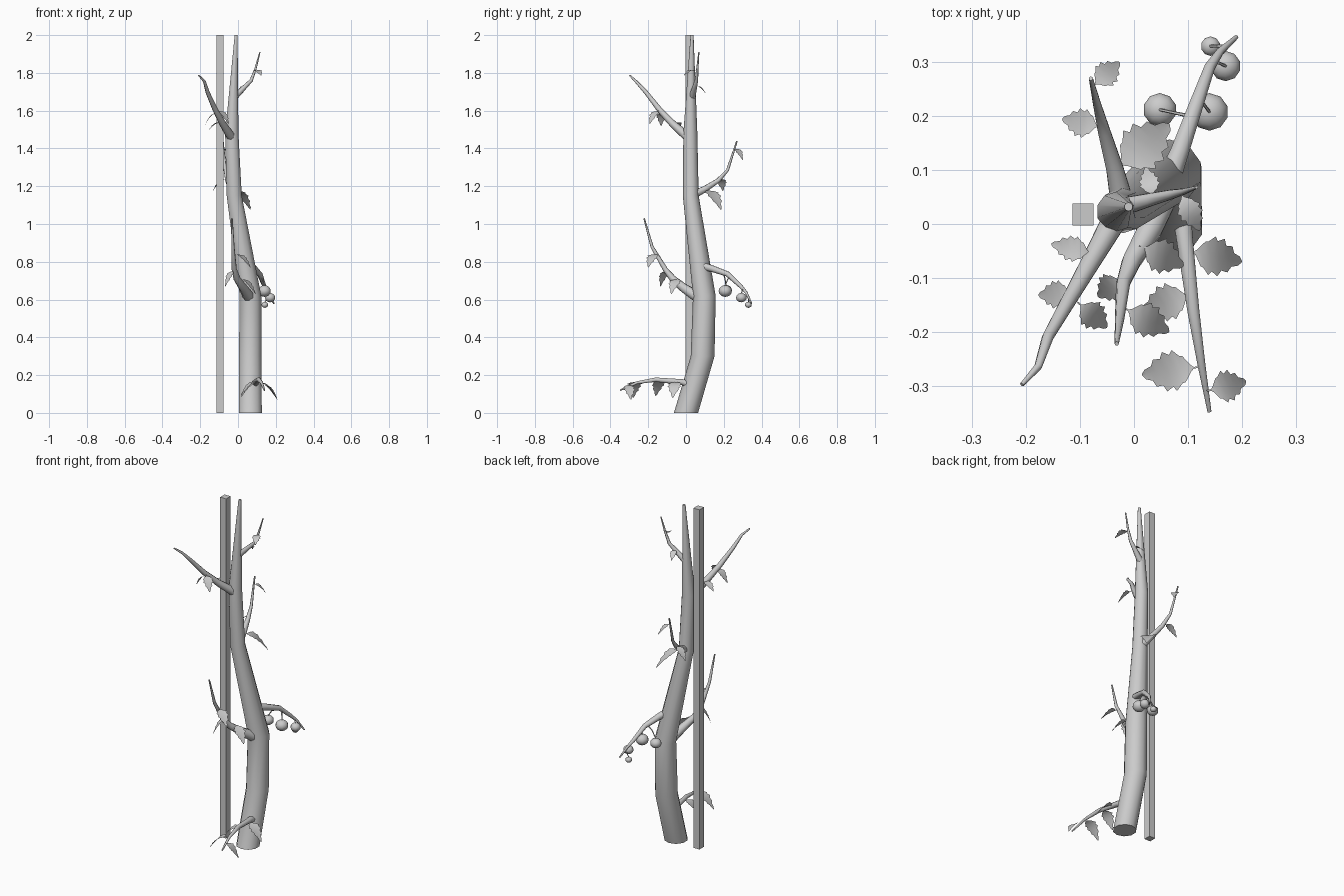
import bpy, math
from mathutils import Vector

if "Cube" in bpy.data.objects:
    bpy.data.objects.remove(bpy.data.objects["Cube"])


def add_mesh(name, verts, faces, smooth=True):
    me = bpy.data.meshes.new(name)
    me.from_pydata([tuple(v) for v in verts], [], faces)
    me.update()
    ob = bpy.data.objects.new(name, me)
    bpy.context.collection.objects.link(ob)
    if smooth:
        bpy.ops.object.select_all(action='DESELECT')
        ob.select_set(True)
        bpy.context.view_layer.objects.active = ob
        bpy.ops.object.shade_smooth_by_angle(angle=math.radians(50))
    return ob


def tube(name, pts, radii, sides=8, level=False):
    """Tapered tube through points; level=True keeps rings horizontal."""
    pts = [Vector(p) for p in pts]
    verts, faces, n = [], [], len(pts)
    side = None
    for i, p in enumerate(pts):
        t = (pts[min(i + 1, n - 1)] - pts[max(i - 1, 0)]).normalized()
        if level:
            u, v = Vector((1, 0, 0)), Vector((0, 1, 0))
        else:
            ref = side if side else (Vector((0, 0, 1)) if abs(t.z) < 0.9 else Vector((1, 0, 0)))
            u = (ref - t * ref.dot(t)).normalized()
            side, v = u, t.cross(u)
        for k in range(sides):
            a = 2 * math.pi * (k + 0.5) / sides
            verts.append(p + (u * math.cos(a) + v * math.sin(a)) * radii[i])
    for i in range(n - 1):
        for k in range(sides):
            a, b = i * sides + k, i * sides + (k + 1) % sides
            faces.append((a, b, b + sides, a + sides))
    faces.append(tuple(reversed(range(sides))))
    faces.append(tuple(range((n - 1) * sides, n * sides)))
    return add_mesh(name, verts, faces)


def leaf(name, base, tip, ratio=0.27):
    """Saw-edged leaf arching from its base down to its tip."""
    base, tip = Vector(base), Vector(tip)
    d = tip - base
    across = Vector((-d.y, d.x, 0)).normalized()
    half, teeth = d.length * ratio, 6
    verts, faces = [], []
    rows = 2 * teeth
    for i in range(rows + 1):
        t = i / rows
        p = base + d * t + Vector((0, 0, 0.16 * d.length * math.sin(math.pi * t)))
        s = max(0, (t - 0.14) / 0.86)
        w = half * (math.sin(math.pi * s ** 0.75)) * (1.05 if i % 2 else 0.8)
        w = max(w, 0.0015)
        fold = Vector((0, 0, 0.15 * w))
        back = d * (0.03 if i % 2 else 0)
        verts += [p + across * w + fold + back, p, p - across * w + fold + back]
    for i in range(rows):
        for k in (0, 1):
            a = 3 * i + k
            faces.append((a, a + 1, a + 4, a + 3))
    return add_mesh(name, verts, faces)


def fruit(name, centre, r, hang):
    """Slightly squashed round fruit on a bent stalk."""
    bpy.ops.mesh.primitive_uv_sphere_add(segments=10, ring_count=8, radius=r, location=centre)
    ob = bpy.context.object
    ob.name = name
    ob.scale.z = 0.88
    bpy.ops.object.shade_smooth_by_angle(angle=math.radians(60))
    c, h = Vector(centre), Vector(hang)
    top = c + Vector((0, 0, r * 0.8))
    mid = (top + h) / 2 + Vector((0, 0, 0.012))
    tube(name + "_stalk", [h, mid, top], [0.004, 0.003, 0.003], 5)


# Support pole
bpy.ops.mesh.primitive_cube_add(size=1, location=(-0.095, 0.018, 1))
pole = bpy.context.object
pole.name = "support_pole"
pole.scale = (0.039, 0.041, 2)

# Trunk
tube("trunk",
     [(0.065, 0, 0), (0.065, 0.088, 0.3), (0.066, 0.097, 0.62),
      (-0.02, 0.025, 1.15), (-0.033, 0.023, 1.48), (-0.01, 0.032, 2)],
     [0.064, 0.063, 0.06, 0.042, 0.037, 0.008], 10, True)

# Branches: path and start/end thickness
branches = {
    "low_front": ([(0.085, 0.05, 0.14), (0.093, -0.02, 0.163), (0.11, -0.16, 0.176),
                   (0.125, -0.26, 0.16), (0.14, -0.348, 0.12)], 0.023, 0.004),
    "middle_front": ([(0.06, 0.07, 0.61), (0.03, -0.01, 0.66), (-0.005, -0.07, 0.71),
                      (-0.02, -0.11, 0.76), (-0.027, -0.18, 0.88), (-0.032, -0.222, 1.03)], 0.032, 0.004),
    "fruit": ([(0.06, 0.07, 0.78), (0.085, 0.135, 0.765), (0.115, 0.22, 0.735),
               (0.14, 0.29, 0.67), (0.16, 0.32, 0.635), (0.19, 0.347, 0.578)], 0.024, 0.004),
    "back": ([(-0.02, 0.03, 1.15), (-0.035, 0.1, 1.185), (-0.055, 0.17, 1.23),
              (-0.068, 0.22, 1.285), (-0.08, 0.27, 1.44)], 0.024, 0.004),
    "upper_left": ([(-0.035, 0.01, 1.46), (-0.08, -0.07, 1.53), (-0.12, -0.14, 1.605),
                    (-0.16, -0.21, 1.695), (-0.178, -0.265, 1.755), (-0.208, -0.298, 1.787)], 0.025, 0.004),
    "upper_right": ([(-0.02, 0.032, 1.67), (0.03, 0.045, 1.72), (0.07, 0.055, 1.76),
                     (0.092, 0.06, 1.82), (0.116, 0.068, 1.91)], 0.018, 0.003),
}
for name, (pts, r0, r1) in branches.items():
    n = len(pts) - 1
    tube(name + "_branch", pts, [r0 + (r1 - r0) * (i / n) ** 0.8 for i in range(n + 1)])

# Leaves: base and tip
leaves = [
    ((0.123, -0.265, 0.165), (0.015, -0.28, 0.08)), ((0.135, -0.31, 0.15), (0.208, -0.292, 0.07)),
    ((0.11, -0.13, 0.17), (0.015, -0.16, 0.09)), ((0.1, -0.05, 0.165), (0.2, -0.07, 0.08)),
    ((-0.02, -0.155, 0.84), (0.065, -0.2, 0.77)), ((-0.02, -0.1, 0.755), (-0.067, -0.135, 0.67)),
    ((0.01, -0.04, 0.71), (0.092, -0.078, 0.63)),
    ((-0.035, 0.1, 1.18), (0.066, 0.185, 1.075)), ((-0.06, 0.18, 1.24), (-0.133, 0.195, 1.175)),
    ((-0.077, 0.255, 1.4), (-0.027, 0.3, 1.34)),
    ((-0.075, -0.055, 1.535), (-0.153, -0.037, 1.5)), ((-0.11, -0.13, 1.59), (-0.177, -0.132, 1.52)),
    ((-0.105, -0.145, 1.6), (-0.05, -0.192, 1.53)),
    ((0.085, 0.06, 1.81), (0.122, -0.012, 1.785)), ((0.035, 0.048, 1.73), (0.022, 0.105, 1.69)),
]
for i, (b, t) in enumerate(leaves):
    leaf(f"leaf_{i + 1}", b, t)

# Fruits: centre, radius, hanging point
for i, (c, r, h) in enumerate([
        ((0.048, 0.212, 0.65), 0.031, (0.105, 0.2, 0.73)),
        ((0.14, 0.208, 0.645), 0.035, (0.12, 0.235, 0.72)),
        ((0.17, 0.293, 0.61), 0.028, (0.145, 0.305, 0.65)),
        ((0.142, 0.33, 0.572), 0.018, (0.17, 0.33, 0.61))]):
    fruit(f"fruit_{i + 1}", c, r, h)
